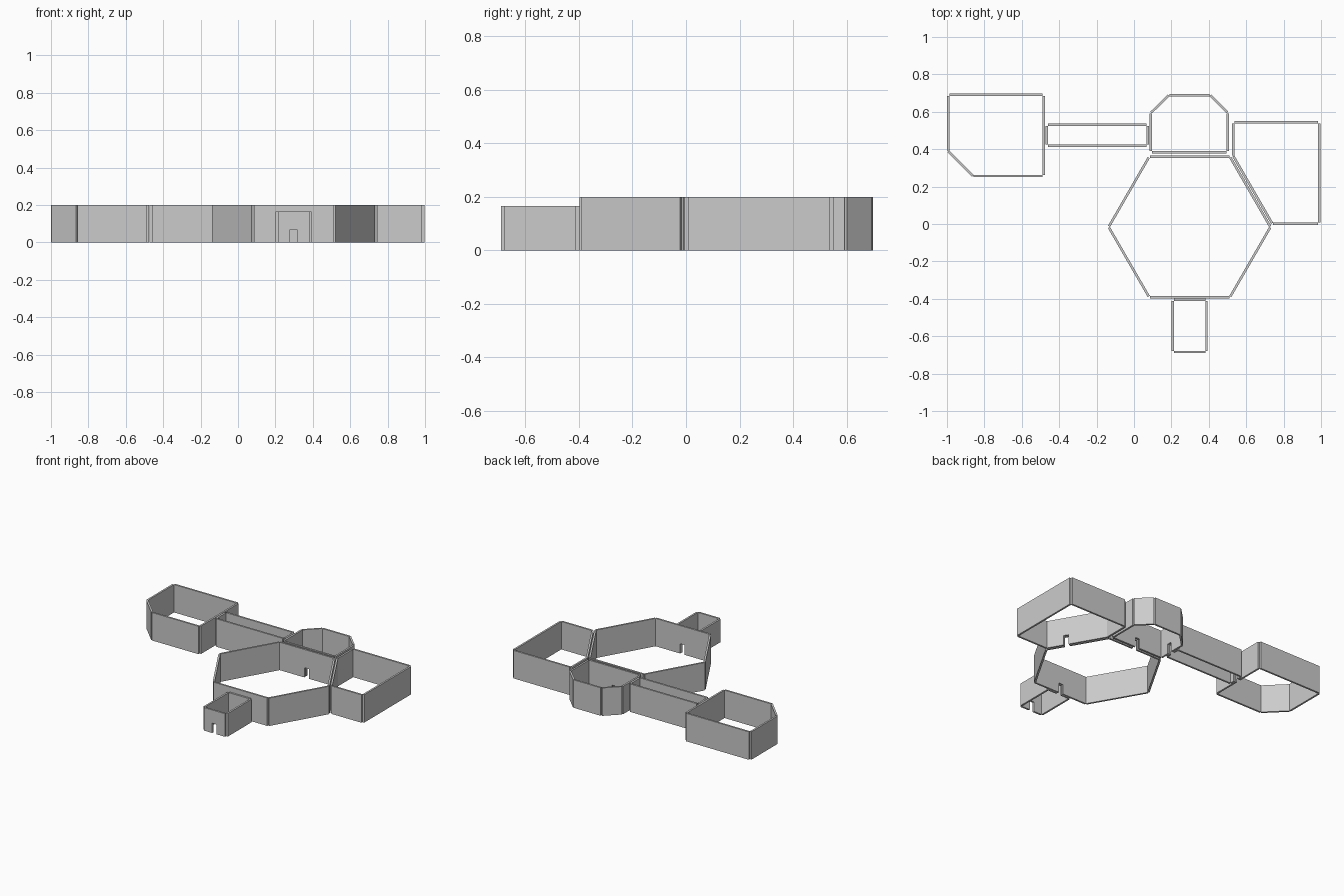
import bpy, bmesh, math
from mathutils import Vector

if "Cube" in bpy.data.objects:
    bpy.data.objects.remove(bpy.data.objects["Cube"])

T = 0.013            # wall thickness
DOOR_W, DOOR_H = 0.036, 0.07

# Doorway centres; every wall passing through one gets a notch
DOORS = [Vector(p) for p in (
    (0.297, -0.684), (0.297, -0.397), (0.297, 0.371),
    (0.08, 0.474), (-0.475, 0.474), (0.668, 0.115))]


def wall(bm, a, b, height):
    """One straight wall standing on edge a-b, thickened outwards."""
    a, b = Vector(a), Vector(b)
    length = (b - a).length
    d = (b - a) / length
    out = Vector((d.y, -d.x)) * T
    profile = [(0, 0)]
    for p in DOORS:
        s, off = (p - a).dot(d), abs((p - a).dot(out)) / T
        if DOOR_W < s < length - DOOR_W and off < 0.035:
            l, r = s - DOOR_W / 2, s + DOOR_W / 2
            profile += [(l, 0), (l, DOOR_H), (r, DOOR_H), (r, 0)]
    profile += [(length, 0), (length, height), (0, height)]
    inner = [bm.verts.new((*(a + d * s), z)) for s, z in profile]
    outer = [bm.verts.new((*(a + d * s + out), z)) for s, z in profile]
    bm.faces.new(inner[::-1])
    bm.faces.new(outer)
    n = len(profile)
    for i in range(n):
        j = (i + 1) % n
        bm.faces.new((inner[i], inner[j], outer[j], outer[i]))


def room(name, corners, height=0.2):
    """Ring of walls around a counter-clockwise floor outline."""
    bm = bmesh.new()
    for i, a in enumerate(corners):
        wall(bm, a, corners[(i + 1) % len(corners)], height)
    bmesh.ops.recalc_face_normals(bm, faces=bm.faces)
    me = bpy.data.meshes.new(name)
    bm.to_mesh(me)
    bm.free()
    bpy.context.collection.objects.link(bpy.data.objects.new(name, me))


def rect(x0, y0, x1, y1):
    return [(x0, y0), (x1, y0), (x1, y1), (x0, y1)]


# Central hexagonal hall
room("hexagon_hall", [(0.297 + 0.425 * math.cos(math.radians(60 * k)),
                       -0.016 + 0.425 * math.sin(math.radians(60 * k)))
                      for k in range(6)])

# Low entrance at the front
room("entrance", rect(0.214, -0.678, 0.381, -0.411), 0.165)

# Back room with two clipped corners
room("back_room", [(0.097, 0.39), (0.495, 0.39), (0.495, 0.592),
                   (0.403, 0.683), (0.19, 0.683), (0.097, 0.592)])

# Right room, sharing the slanted side of the hall
room("right_room", [(0.744, 0.007), (0.984, 0.007), (0.984, 0.537),
                    (0.537, 0.537), (0.537, 0.366)])

# Corridor and left room
room("corridor", rect(-0.461, 0.424, 0.067, 0.524))
room("left_room", [(-0.857, 0.263), (-0.49, 0.263), (-0.49, 0.685),
                   (-0.987, 0.685), (-0.987, 0.393)])
